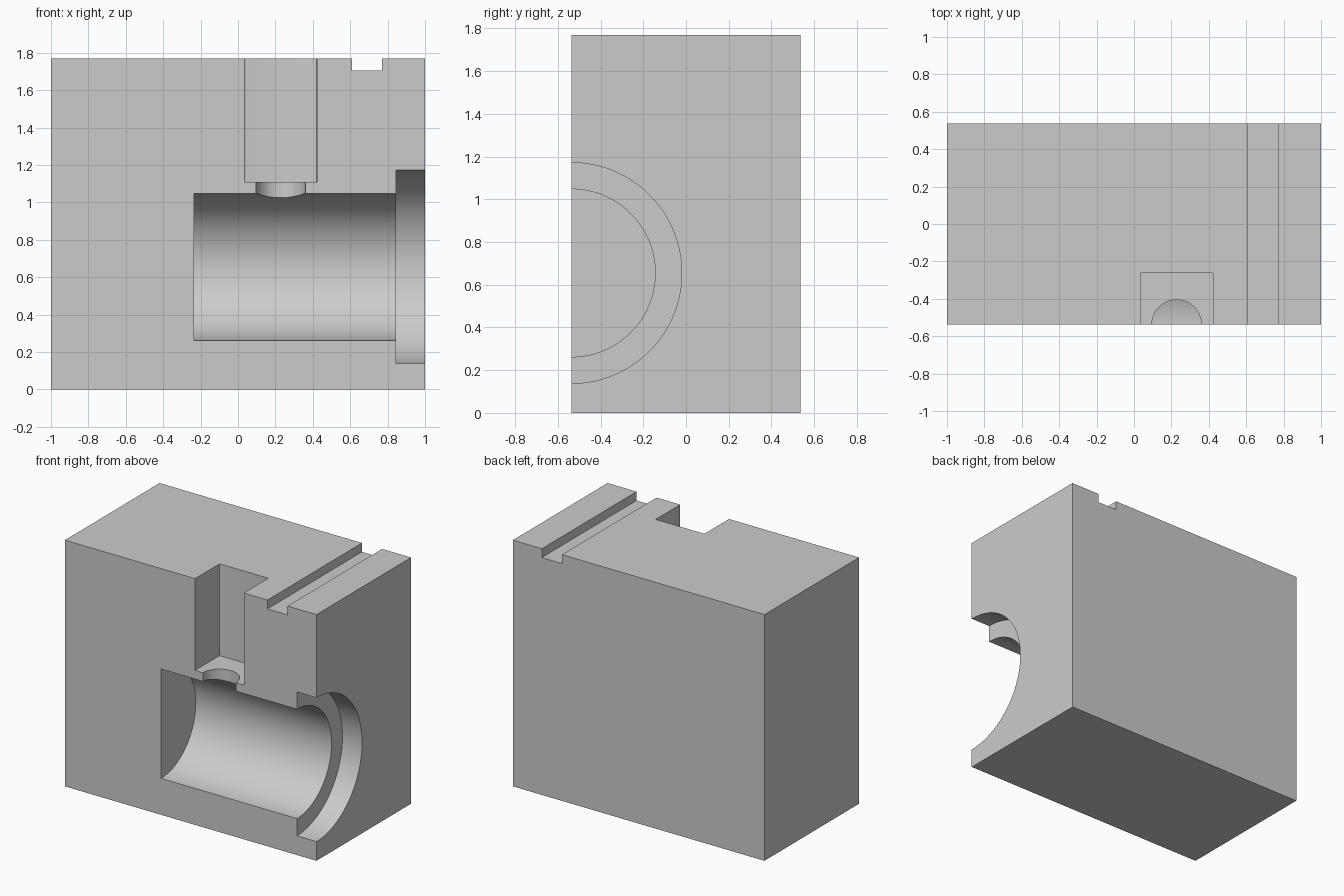
import bpy
import bmesh
import math
from mathutils import Matrix, Vector

if "Cube" in bpy.data.objects:
    bpy.data.objects.remove(bpy.data.objects["Cube"], do_unlink=True)

HALF_DEPTH = 0.537
HEIGHT = 1.77
FRONT = -HALF_DEPTH
BORE_Z = 0.655
PORT_X = 0.228

grey = bpy.data.materials.new("plain grey")
grey.use_nodes = True
colour = (0.6, 0.6, 0.6, 1)
grey.diffuse_color = colour
grey.node_tree.nodes["Principled BSDF"].inputs["Base Color"].default_value = colour


def make_object(name, bm):
    mesh = bpy.data.meshes.new(name)
    bm.to_mesh(mesh)
    bm.free()
    mesh.materials.append(grey)
    obj = bpy.data.objects.new(name, mesh)
    bpy.context.collection.objects.link(obj)
    return obj


def box(name, low, high, corner=0):
    """Box between two corners, with optional rounded upright edges."""
    low, high = Vector(low), Vector(high)
    bm = bmesh.new()
    place = Matrix.Translation((low + high) / 2) @ Matrix.Diagonal((*(high - low), 1))
    bmesh.ops.create_cube(bm, size=1, matrix=place)
    if corner:
        upright = [e for e in bm.edges
                   if abs(e.verts[0].co.z - e.verts[1].co.z) > 0.1]
        bmesh.ops.bevel(bm, geom=upright, offset=corner, segments=3,
                        profile=0.5, affect='EDGES')
    return make_object(name, bm)


def cylinder(name, radius, start, end):
    """Cylinder running between two points."""
    start, end = Vector(start), Vector(end)
    axis = end - start
    bm = bmesh.new()
    place = (Matrix.Translation((start + end) / 2)
             @ axis.to_track_quat('Z', 'Y').to_matrix().to_4x4())
    bmesh.ops.create_cone(bm, cap_ends=True, segments=128, radius1=radius,
                          radius2=radius, depth=axis.length, matrix=place)
    return make_object(name, bm)


# Main block
block = box("sectioned_block", (-1, FRONT, 0), (1, HALF_DEPTH, HEIGHT))

# Openings: main bore, counterbore, port, square pocket and top groove
cutters = [
    cylinder("bore_cutter", 0.393, (-0.235, FRONT, BORE_Z), (1.2, FRONT, BORE_Z)),
    cylinder("counterbore_cutter", 0.517, (0.845, FRONT, BORE_Z), (1.2, FRONT, BORE_Z)),
    cylinder("port_cutter", 0.132, (PORT_X, FRONT, 0.8), (PORT_X, FRONT, 1.3)),
    box("pocket_cutter", (0.034, -0.8, 1.11), (0.422, -0.258, 2), corner=0.008),
    box("groove_cutter", (0.61, -0.8, 1.706), (0.77, 0.8, 2)),
]

bpy.ops.object.select_all(action='DESELECT')
block.select_set(True)
bpy.context.view_layer.objects.active = block
for cutter in cutters:
    cutter.hide_render = True
    cut = block.modifiers.new(cutter.name, 'BOOLEAN')
    cut.operation = 'DIFFERENCE'
    cut.solver = 'EXACT'
    cut.object = cutter
    bpy.ops.object.modifier_apply(modifier=cut.name)
    bpy.data.objects.remove(cutter, do_unlink=True)

bpy.ops.object.shade_smooth_by_angle(angle=math.radians(30))
